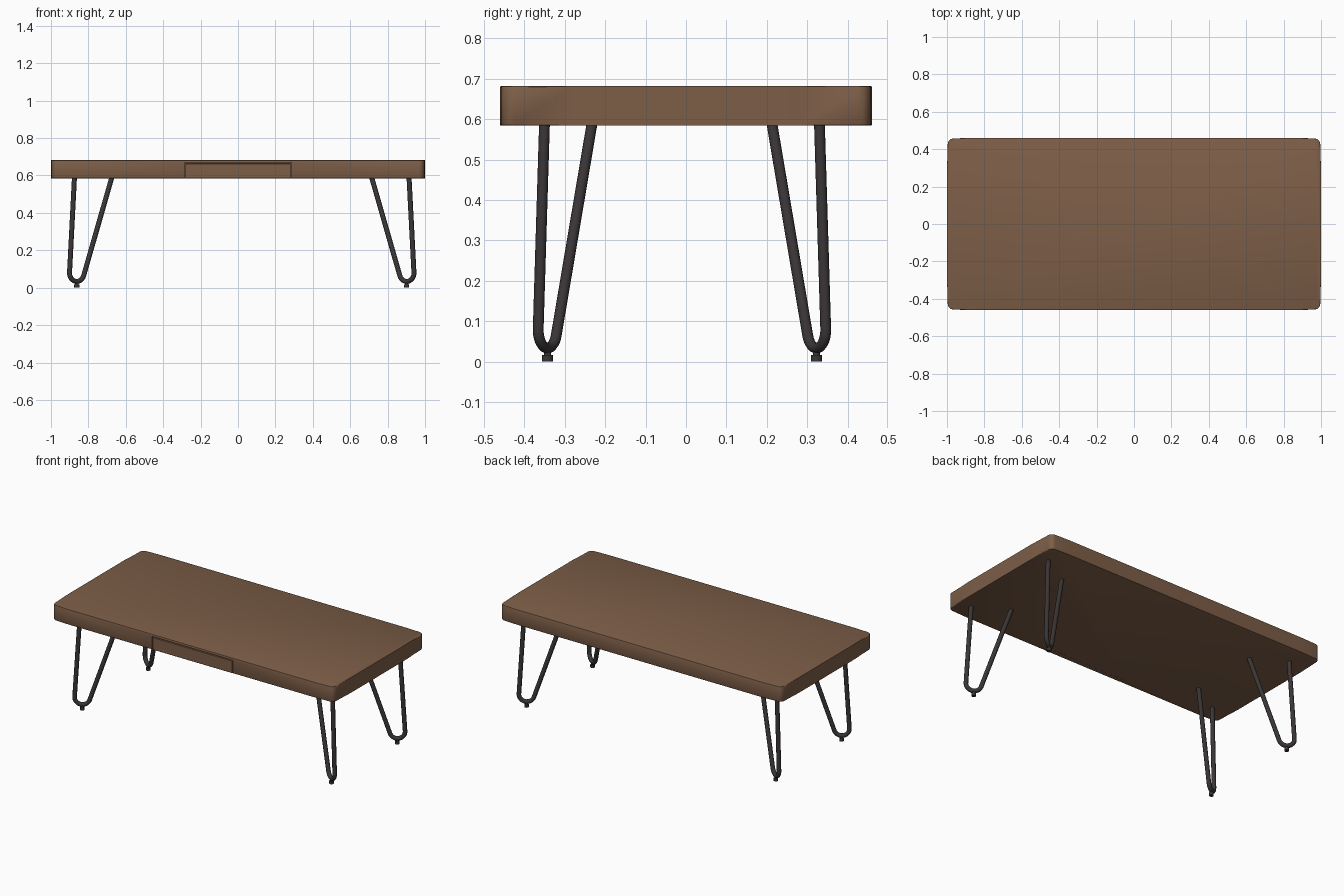
import bpy, bmesh, math
from mathutils import Vector

if "Cube" in bpy.data.objects:
    bpy.data.objects.remove(bpy.data.objects["Cube"])


def material(name, color):
    m = bpy.data.materials.new(name)
    m.diffuse_color = (*color, 1)
    m.use_nodes = True
    m.node_tree.nodes["Principled BSDF"].inputs["Base Color"].default_value = m.diffuse_color
    return m


wood = material("brown wood", (0.205, 0.112, 0.064))
metal = material("black metal", (0.042, 0.036, 0.037))


def activate(ob):
    bpy.ops.object.select_all(action='DESELECT')
    ob.select_set(True)
    bpy.context.view_layer.objects.active = ob


def add_mesh(name, bm, mat):
    me = bpy.data.meshes.new(name)
    bmesh.ops.recalc_face_normals(bm, faces=bm.faces[:])
    bm.to_mesh(me)
    bm.free()
    me.materials.append(mat)
    ob = bpy.data.objects.new(name, me)
    bpy.context.collection.objects.link(ob)
    return ob


def smooth(ob):
    activate(ob)
    bpy.ops.object.shade_smooth_by_angle(angle=math.radians(35))


def box(name, lo, hi, mat, bevel=0):
    bm = bmesh.new()
    bmesh.ops.create_cube(bm, size=1)
    for v in bm.verts:
        v.co = [l + (c + 0.5) * (h - l) for c, l, h in zip(v.co, lo, hi)]
    if bevel:
        bmesh.ops.bevel(bm, geom=bm.edges[:], offset=bevel, segments=1, affect='EDGES')
    return add_mesh(name, bm, mat)


# tabletop: slightly bowed rectangle with rounded corners
Z0, Z1 = 0.584, 0.682
quarter = [(1.0, 0.28)]
for i in range(7):
    a = math.radians(15 * i)
    quarter.append((0.966 + 0.03 * math.cos(a), 0.427 + 0.03 * math.sin(a)))
quarter.append((0.87, 0.461))
outline = (quarter + [(-x, y) for x, y in reversed(quarter)]
           + [(-x, -y) for x, y in quarter] + [(x, -y) for x, y in reversed(quarter)])
bm = bmesh.new()
base = bm.faces.new([bm.verts.new((x, y, Z0)) for x, y in outline])
ext = bmesh.ops.extrude_face_region(bm, geom=[base], use_keep_orig=True)
for v in ext["geom"]:
    if isinstance(v, bmesh.types.BMVert):
        v.co.z = Z1
rim = [e for e in bm.edges if abs(e.verts[0].co.z - e.verts[1].co.z) < 1e-5]
bmesh.ops.bevel(bm, geom=rim, offset=0.004, segments=2, profile=0.5, affect='EDGES')
tabletop = add_mesh("tabletop", bm, wood)

# recess for the drawer, open at the front and the bottom
cutter = box("drawer_cutter", (-0.287, -0.6, 0.5), (0.287, -0.43, 0.668), wood)
cutter.hide_render = True
mod = tabletop.modifiers.new("recess", 'BOOLEAN')
mod.operation = 'DIFFERENCE'
mod.solver = 'EXACT'
mod.object = cutter
activate(tabletop)
bpy.ops.object.modifier_apply(modifier=mod.name)
bpy.data.objects.remove(cutter)
smooth(tabletop)

# drawer front sitting flush in the recess
box("drawer_front", (-0.282, -0.461, Z0), (0.282, -0.429, 0.663), wood, 0.0015)

# hairpin legs: bent rod in a diagonal vertical plane, s runs towards the table middle
R, ZC, A_OUT, A_IN, TOP = 0.045, 0.0785, 0.06, 0.321, 0.59
path = [(-R / math.cos(A_OUT) + (TOP - ZC) * math.tan(A_OUT), TOP)]
start, end = math.pi - A_OUT, 2 * math.pi - A_IN
for i in range(17):
    a = start + (end - start) * i / 16
    path.append((R * math.cos(a), ZC + R * math.sin(a)))
path.append((R / math.cos(A_IN) + (TOP - ZC) * math.tan(A_IN), TOP))


def hairpin(label, sx, sy):
    fx, fy = 0.02 + sx * 0.882, -0.01 + sy * 0.333
    dx, dy = -sx * 0.862, -sy * 0.508
    cu = bpy.data.curves.new(label + "_leg", 'CURVE')
    cu.dimensions = '3D'
    cu.bevel_depth = 0.0133
    cu.bevel_resolution = 4
    cu.use_fill_caps = True
    sp = cu.splines.new('POLY')
    sp.points.add(len(path) - 1)
    for p, (s, z) in zip(sp.points, path):
        p.co = (fx + dx * s, fy + dy * s, z, 1)
    cu.materials.append(metal)
    leg = bpy.data.objects.new(label + "_leg", cu)
    bpy.context.collection.objects.link(leg)
    activate(leg)
    bpy.ops.object.convert(target='MESH')
    smooth(bpy.context.view_layer.objects.active)

    # small round foot with a narrow neck
    bm = bmesh.new()
    for r, z0, z1 in ((0.0135, 0, 0.016), (0.009, 0.014, 0.03)):
        new = bmesh.ops.create_cone(bm, cap_ends=True, segments=20, radius1=r,
                                    radius2=r, depth=z1 - z0)
        bmesh.ops.translate(bm, verts=new["verts"], vec=Vector((fx, fy, (z0 + z1) / 2)))
    smooth(add_mesh(label + "_foot", bm, metal))


for xname, sx in (("left", -1), ("right", 1)):
    for yname, sy in (("front", -1), ("back", 1)):
        hairpin(yname + "_" + xname, sx, sy)
